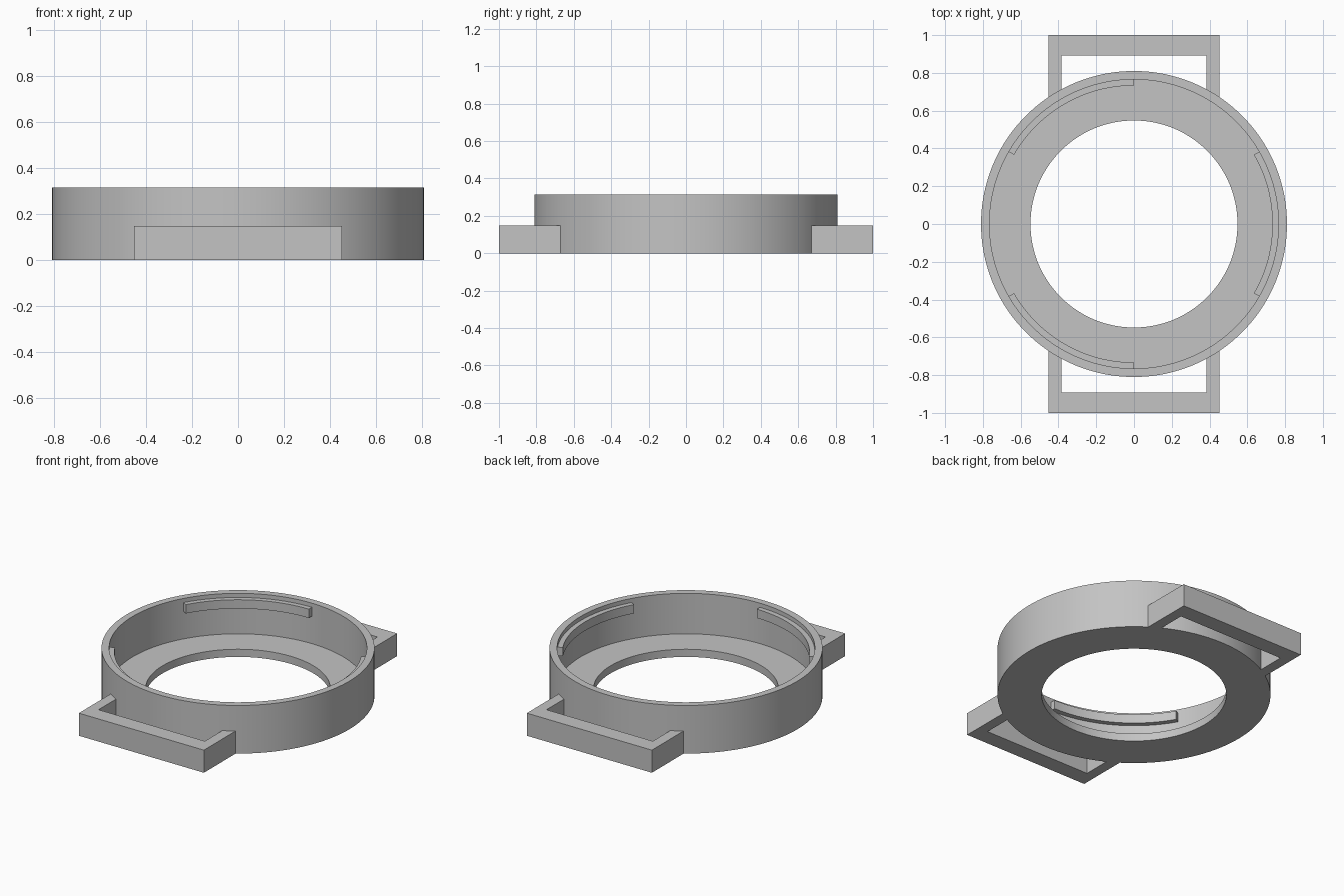
import bpy, bmesh
from math import radians, sqrt
from mathutils import Matrix

if "Cube" in bpy.data.objects:
    bpy.data.objects.remove(bpy.data.objects["Cube"])

OUTER, WALL, HOLE = 0.81, 0.765, 0.548
HEIGHT, FLOOR = 0.315, 0.05

grey = bpy.data.materials.new("plain grey")
grey.use_nodes = True
colour = (0.55, 0.55, 0.55, 1)
grey.diffuse_color = colour
grey.node_tree.nodes["Principled BSDF"].inputs["Base Color"].default_value = colour


def finish(name, bm):
    bmesh.ops.recalc_face_normals(bm, faces=bm.faces)
    mesh = bpy.data.meshes.new(name)
    bm.to_mesh(mesh)
    bm.free()
    mesh.materials.append(grey)
    ob = bpy.data.objects.new(name, mesh)
    bpy.context.collection.objects.link(ob)
    bpy.ops.object.select_all(action="DESELECT")
    ob.select_set(True)
    bpy.context.view_layer.objects.active = ob
    bpy.ops.object.shade_smooth_by_angle(angle=radians(30))
    return ob


def revolve(name, profile, start, sweep, steps):
    """Turn a closed (radius, z) profile about the z axis."""
    bm = bmesh.new()
    turn = Matrix.Rotation(radians(start), 3, "Z")
    vs = [bm.verts.new((r, 0, z)) for r, z in profile]
    bmesh.ops.rotate(bm, verts=vs, cent=(0, 0, 0), matrix=turn)
    edges = [bm.edges.new((a, b)) for a, b in zip(vs, vs[1:] + vs[:1])]
    bmesh.ops.spin(bm, geom=vs + edges, cent=(0, 0, 0), axis=(0, 0, 1),
                   angle=radians(sweep), steps=steps)
    if sweep == 360:
        bmesh.ops.remove_doubles(bm, verts=bm.verts, dist=0.0005)
    else:
        bmesh.ops.holes_fill(bm, edges=[e for e in bm.edges if e.is_boundary], sides=0)
    return finish(name, bm)


# Round cup with an open floor
revolve("ring_body", [(HOLE, 0), (OUTER, 0), (OUTER, HEIGHT), (WALL, HEIGHT),
                      (WALL, FLOOR), (HOLE, FLOOR)], 0, 360, 160)

# Three locking ridges inside the wall
for i, start in enumerate((-30, 90, 210)):
    revolve(f"inner_ridge_{i + 1}", [(0.733, 0.23), (WALL + 0.005, 0.23),
                                     (WALL + 0.005, 0.288), (0.733, 0.288)],
            start, 60, 28)


# Square strap loops whose arms end on the ring wall
def strap_loop(name, side):
    xo, xi, yo, yi, top = 0.453, 0.385, 1.0, 0.893, 0.148
    end_o, end_i = (sqrt((OUTER - 0.001) ** 2 - x * x) for x in (xo, xi))
    right = [(xi, yi), (xi, end_i), (xo, end_o), (xo, yo)]
    outline = right + [(-x, y) for x, y in reversed(right)]
    bm = bmesh.new()
    face = bm.faces.new([bm.verts.new((x, y * side, 0)) for x, y in outline])
    out = bmesh.ops.extrude_face_region(bm, geom=[face], use_keep_orig=True)
    bmesh.ops.translate(bm, vec=(0, 0, top),
                        verts=[v for v in out["geom"] if isinstance(v, bmesh.types.BMVert)])
    return finish(name, bm)


strap_loop("front_strap_loop", -1)
strap_loop("back_strap_loop", 1)
